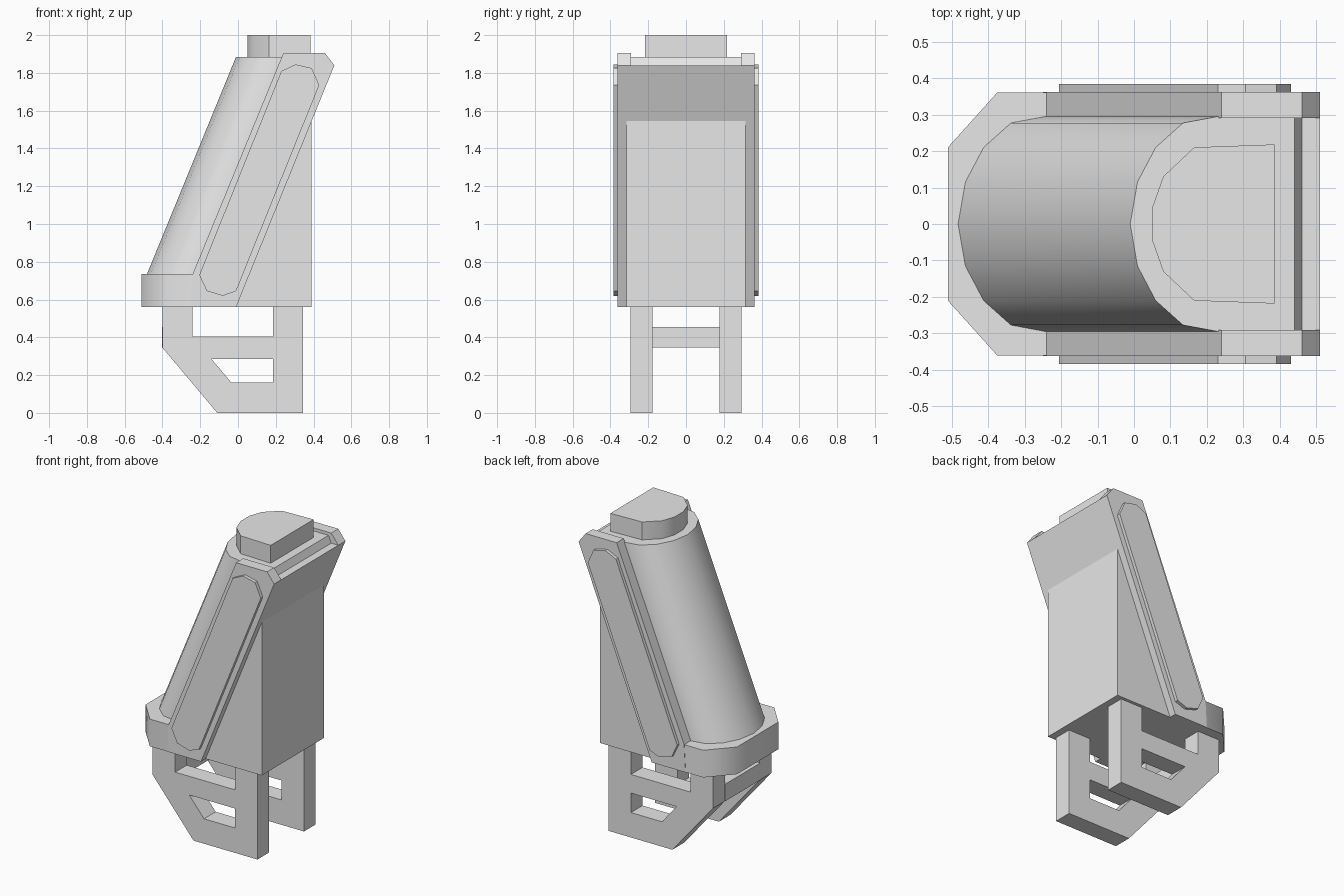
import bpy
import bmesh
import math

cube = bpy.data.objects.get("Cube")
if cube:
    bpy.data.objects.remove(cube, do_unlink=True)

grey = bpy.data.materials.new("plain_grey")
grey.use_nodes = True
grey.diffuse_color = (0.8, 0.8, 0.8, 1)
grey.node_tree.nodes["Principled BSDF"].inputs["Base Color"].default_value = (0.8, 0.8, 0.8, 1)


def loft(name, start, end, smooth=0):
    """Solid between two matching loops of 3D points."""
    bm = bmesh.new()
    a = [bm.verts.new(p) for p in start]
    b = [bm.verts.new(p) for p in end]
    bm.faces.new(a)
    bm.faces.new(b[::-1])
    n = len(a)
    for i in range(n):
        j = (i + 1) % n
        bm.faces.new((a[i], b[i], b[j], a[j]))
    bmesh.ops.recalc_face_normals(bm, faces=bm.faces)
    mesh = bpy.data.meshes.new(name)
    bm.to_mesh(mesh)
    bm.free()
    mesh.materials.append(grey)
    obj = bpy.data.objects.new(name, mesh)
    bpy.context.collection.objects.link(obj)
    if smooth:
        bpy.ops.object.select_all(action='DESELECT')
        obj.select_set(True)
        bpy.context.view_layer.objects.active = obj
        bpy.ops.object.shade_smooth_by_angle(angle=math.radians(smooth))
    return obj


def side_prism(name, outline, y0, y1, smooth=0):
    """Extrude an x-z outline along y."""
    return loft(name, [(x, y0, z) for x, z in outline],
                [(x, y1, z) for x, z in outline], smooth)


def mirrored(half):
    """Complete a half outline (x, y >= 0) across y = 0."""
    return half + [(x, -y) for x, y in reversed(half) if y > 0]


def lean(z):
    """x of the leaning rail's outer edge at height z."""
    return -0.24 + (z - 0.735) * 0.41


# Base collar, cut along the lean at its back
collar = mirrored([(-0.375, 0.36), (-0.51, 0.21)][::-1] + [(0, 0.36)])
back = {0.56: -0.01, 0.735: 0.06}
loops = [[(back[z] if x == 0 else x, y, z) for x, y in collar] for z in back]
loft("base_collar", *loops, smooth=50)

# Leaning rounded shell and its flat-backed core
shell = mirrored([(-0.242, 0), (-0.222, 0.115), (-0.172, 0.21),
                  (-0.097, 0.277), (0, 0.295), (0.12, 0.295)])
loops = [[(x + lean(z), y, z) for x, y in shell] for z in (0.72, 1.885)]
loft("rounded_shell", *loops, smooth=40)
side_prism("body_core", [(-0.25, 0.56), (-0.01, 0.56), (0.51, 1.84), (0.46, 1.84),
                         (0.44, 1.885), (0.24, 1.885), (-0.24, 0.72)], -0.295, 0.295)

# Upright wedge behind the leaning body
side_prism("back_wedge", [(-0.03, 0.56), (0.39, 0.56), (0.39, 1.545), (0.36, 1.52)],
           -0.315, 0.315)

# Top cap
cap = mirrored([(0.05, 0.045), (0.08, 0.13), (0.165, 0.21), (0.385, 0.218)])
loft("top_cap", [(x, y, 1.87) for x, y in cap], [(x, y, 2.0) for x, y in cap], 40)

# Side rails, rounded panels and feet, one of each per side
rail = [(-0.25, 0.56), (-0.01, 0.56), (0.51, 1.84), (0.46, 1.905), (0.24, 1.905),
        (-0.24, 0.735)]
panel = [(-0.205, 0.73), (-0.165, 0.645), (-0.08, 0.62), (-0.01, 0.645),
         (0.43, 1.735), (0.39, 1.825), (0.305, 1.845), (0.23, 1.81)]
foot = [(-0.4, 0.57), (-0.4, 0.345), (-0.11, 0), (0.345, 0), (0.345, 0.57),
        (0.185, 0.57), (0.185, 0.405), (-0.24, 0.405), (-0.24, 0.57)]
window = [(-0.14, 0.285), (0.185, 0.285), (0.185, 0.16), (-0.035, 0.16)]
for side, s in (("left", 1), ("right", -1)):
    label = "back" if s > 0 else "front"
    side_prism(label + "_rail", rail, s * 0.29, s * 0.362)
    side_prism(label + "_panel", panel, s * 0.355, s * 0.383)
    leg = side_prism(label + "_foot", foot, s * 0.177, s * 0.295)
    cutter = side_prism(label + "_window_cutter", window, s * 0.1, s * 0.4)
    cutter.hide_render = True
    cutter.hide_viewport = True
    cutter.display_type = 'WIRE'
    cut = leg.modifiers.new("window", 'BOOLEAN')
    cut.operation = 'DIFFERENCE'
    cut.solver = 'EXACT'
    cut.object = cutter

# Cross bar joining the feet
side_prism("foot_cross_bar", [(-0.403, 0.345), (-0.25, 0.345), (-0.25, 0.455),
                              (-0.403, 0.455)], -0.18, 0.18)
